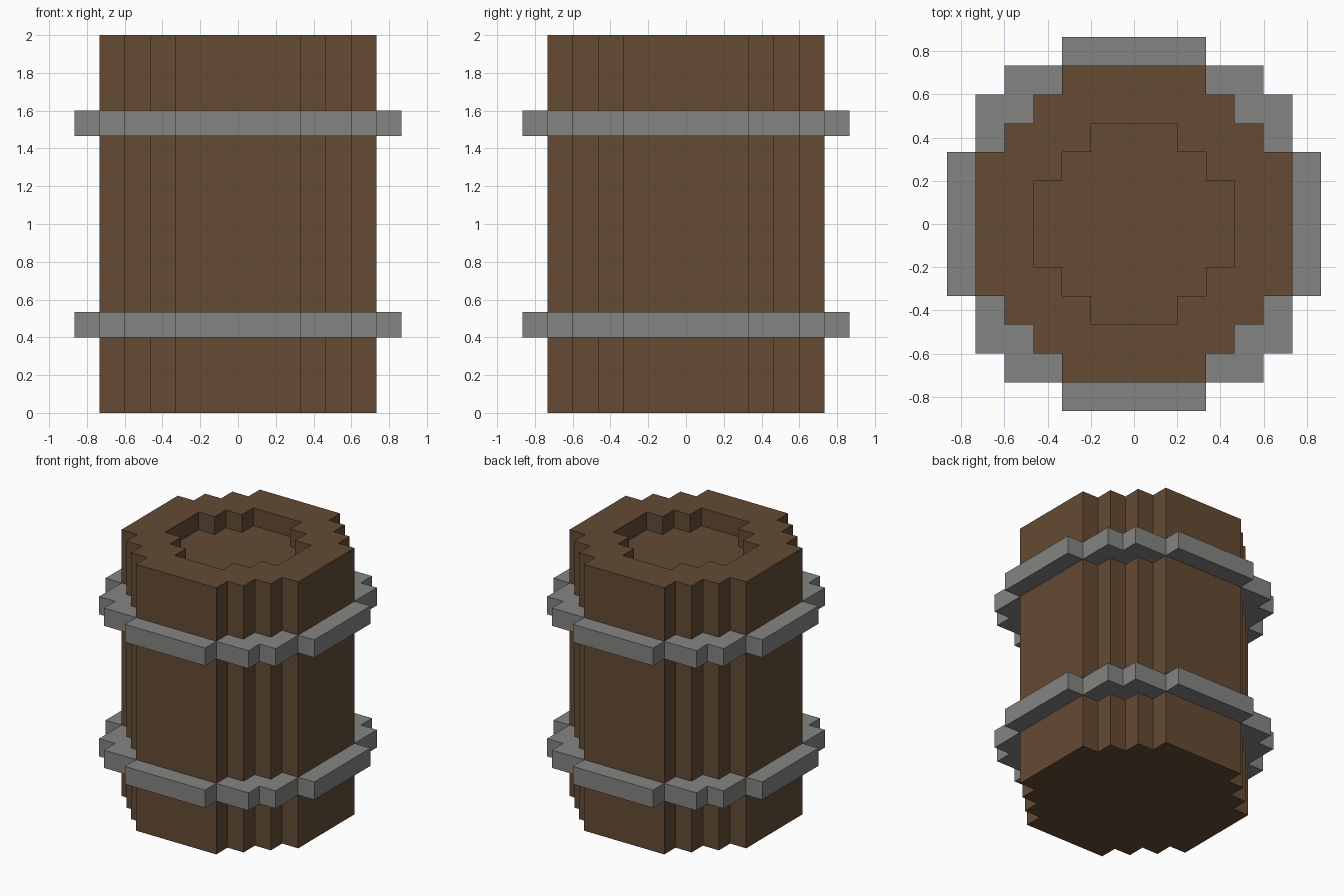
import bpy
import bmesh
from mathutils import Vector

if "Cube" in bpy.data.objects:
    bpy.data.objects.remove(bpy.data.objects["Cube"], do_unlink=True)

U = 2 / 15  # one block


def make_material(name, color):
    mat = bpy.data.materials.new(name)
    mat.use_nodes = True
    mat.diffuse_color = color
    mat.node_tree.nodes["Principled BSDF"].inputs["Base Color"].default_value = color
    return mat


wood = make_material("brown wood", (0.127, 0.070, 0.034, 1))
iron = make_material("grey iron", (0.231, 0.231, 0.226, 1))


def turn(points, quarters):
    """Rotate 2D points about the axis by quarter turns."""
    for _ in range(quarters):
        points = [(-y, x) for x, y in points]
    return points


def ring(quarter):
    return [p for k in range(4) for p in turn(quarter, k)]


def verts_at(bm, points, z):
    return [bm.verts.new(Vector((x, y, z)) * U) for x, y in points]


def walls(bm, low, high):
    n = len(low)
    for i in range(n):
        j = (i + 1) % n
        bm.faces.new((low[i], low[j], high[j], high[i]))


def prism(bm, points, z0, z1):
    low, high = verts_at(bm, points, z0), verts_at(bm, points, z1)
    walls(bm, low, high)
    bm.faces.new(low[::-1])
    bm.faces.new(high)


def finish(bm, name, mat):
    bmesh.ops.recalc_face_normals(bm, faces=bm.faces)
    mesh = bpy.data.meshes.new(name)
    bm.to_mesh(mesh)
    bm.free()
    mesh.materials.append(mat)
    obj = bpy.data.objects.new(name, mesh)
    bpy.context.collection.objects.link(obj)
    return obj


# Barrel body: stepped outline with a shallow stepped recess in the top
outer_q = [(5.5, -2.5), (5.5, 2.5), (4.5, 2.5), (4.5, 3.5), (3.5, 3.5), (3.5, 4.5), (2.5, 4.5)]
inner_q = [(3.5, -1.5), (3.5, 1.5), (2.5, 1.5), (2.5, 2.5), (1.5, 2.5)]
bm = bmesh.new()
base = verts_at(bm, ring(outer_q), 0)
rim = verts_at(bm, ring(outer_q), 15)
lip = verts_at(bm, ring(inner_q), 15)
floor = verts_at(bm, ring(inner_q), 14)
walls(bm, base, rim)
walls(bm, lip, floor)
bm.faces.new(base[::-1])
bm.faces.new(floor)
# Top rim, one face per quarter
no, ni = len(outer_q), len(inner_q)
for k in range(4):
    out = [rim[(k * no + i) % len(rim)] for i in range(no + 1)]
    inn = [lip[(k * ni + i) % len(lip)] for i in range(ni + 1)]
    bm.faces.new(out + inn[::-1])
finish(bm, "barrel_body", wood)

# Hoops: four straight bars and four stepped corner pieces each
bar = [(5.5, -2.5), (6.5, -2.5), (6.5, 2.5), (5.5, 2.5)]
corner = [(5.5, 2.5), (5.5, 4.5), (4.5, 4.5), (4.5, 5.5), (2.5, 5.5),
          (2.5, 4.5), (3.5, 4.5), (3.5, 3.5), (4.5, 3.5), (4.5, 2.5)]
for name, z in (("lower_hoop", 3), ("upper_hoop", 11)):
    bm = bmesh.new()
    for k in range(4):
        prism(bm, turn(bar, k), z, z + 1)
        prism(bm, turn(corner, k), z, z + 1)
    finish(bm, name, iron)
